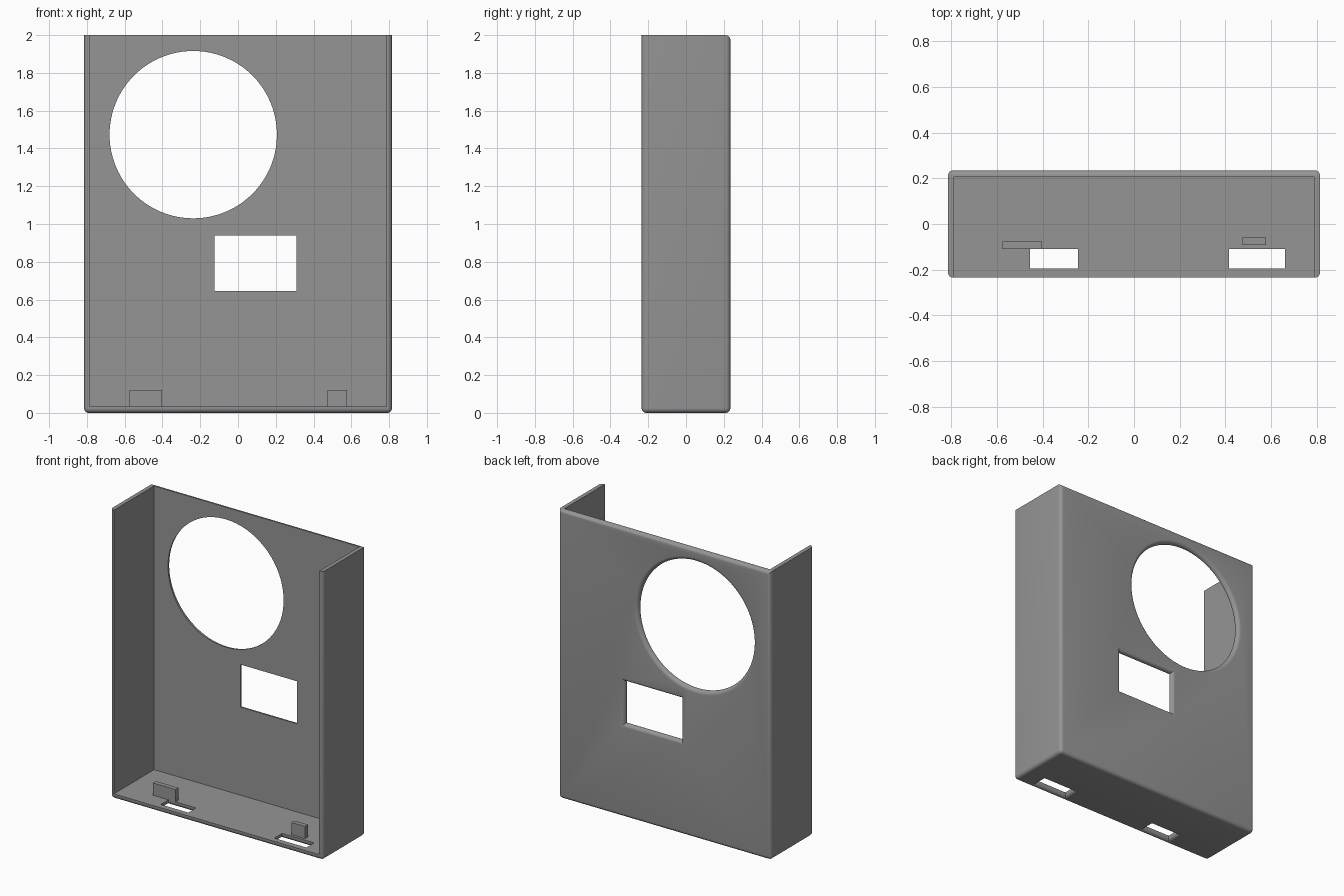
import bpy, bmesh, math
from mathutils import Vector

if "Cube" in bpy.data.objects:
    bpy.data.objects.remove(bpy.data.objects["Cube"])

W, D, H = 0.815, 0.235, 2.0       # half width, half depth, height
WALL_X, BACK_Y, FLOOR = 0.787, 0.205, 0.035
R = 0.025                         # edge rounding

grey = bpy.data.materials.new("grey plastic")
grey.diffuse_color = (0.3, 0.3, 0.3, 1)
grey.use_nodes = True
grey.node_tree.nodes["Principled BSDF"].inputs["Base Color"].default_value = grey.diffuse_color


def finish(name, bm):
    bmesh.ops.recalc_face_normals(bm, faces=bm.faces)
    me = bpy.data.meshes.new(name)
    bm.to_mesh(me)
    bm.free()
    ob = bpy.data.objects.new(name, me)
    bpy.context.collection.objects.link(ob)
    me.materials.append(grey)
    return ob


def box_bm(x0, x1, y0, y1, z0, z1):
    bm = bmesh.new()
    bmesh.ops.create_cube(bm, size=1)
    for v in bm.verts:
        v.co = Vector(((x0 + x1) / 2 + v.co.x * (x1 - x0),
                       (y0 + y1) / 2 + v.co.y * (y1 - y0),
                       (z0 + z1) / 2 + v.co.z * (z1 - z0)))
    return bm


def circle(cx, cz, r, n=96):
    return lambda e: [(cx + (r + e) * math.cos(2 * math.pi * i / n),
                       cz + (r + e) * math.sin(2 * math.pi * i / n)) for i in range(n)]


def rect(x0, x1, y0, y1):
    return lambda e: [(x0 - e, y0 - e), (x1 + e, y0 - e), (x1 + e, y1 + e), (x0 - e, y1 + e)]


def flared_cutter(name, outline, place):
    """Hole cutter that widens in a rounded flare toward the outer surface."""
    steps = [(0.1, 0)]
    for i in range(7):
        a = math.pi / 2 * i / 6
        steps.append((R * (1 - math.sin(a)), R * (1 - math.cos(a))))
    steps.append((-0.05, R))
    bm = bmesh.new()
    rings = [[bm.verts.new(place(u, v, d)) for u, v in outline(e)] for d, e in steps]
    n = len(rings[0])
    for a, b in zip(rings, rings[1:]):
        for i in range(n):
            j = (i + 1) % n
            bm.faces.new((a[i], a[j], b[j], b[i]))
    bm.faces.new(rings[0])
    bm.faces.new(rings[-1])
    return finish(name, bm)


# Housing shell: rounded block, sharp along the open top's sides and front
bm = box_bm(-W, W, -D, D, 0, H)
edges = [e for e in bm.edges
         if not (all(v.co.z > H - 0.01 for v in e.verts)
                 and not all(v.co.y > 0 for v in e.verts))]
bmesh.ops.bevel(bm, geom=edges, offset=R, offset_type='OFFSET', segments=6,
                profile=0.5, affect='EDGES', clamp_overlap=True)
housing = finish("housing", bm)


# Cavity open at front and top, windows in the back, slots in the floor
def back(u, v, d):
    return (u, D - d, v)


def under(u, v, d):
    return (u, v, d)


cutters = [
    finish("cavity_cutter", box_bm(-WALL_X, WALL_X, -1, BACK_Y, FLOOR, 3)),
    flared_cutter("round_window_cutter", circle(-0.237, 1.473, 0.443), back),
    flared_cutter("square_window_cutter", rect(-0.125, 0.31, 0.645, 0.94), back),
    flared_cutter("left_slot_cutter", rect(-0.455, -0.245, -0.195, -0.11), under),
    flared_cutter("right_slot_cutter", rect(0.415, 0.66, -0.195, -0.11), under),
]
bpy.context.view_layer.objects.active = housing
for c in cutters:
    m = housing.modifiers.new(c.name, 'BOOLEAN')
    m.operation, m.solver, m.object = 'DIFFERENCE', 'EXACT', c
    bpy.ops.object.modifier_apply(modifier=m.name)
    bpy.data.objects.remove(c)

# Smooth the rounded edges only
bpy.ops.object.select_all(action='DESELECT')
housing.select_set(True)
bpy.ops.object.shade_smooth_by_angle(angle=math.radians(30))

# Small locating tabs on the floor
finish("left_tab", box_bm(-0.575, -0.402, -0.11, -0.077, FLOOR - 0.01, 0.12))
finish("right_tab", box_bm(0.475, 0.578, -0.092, -0.06, FLOOR - 0.01, 0.12))
